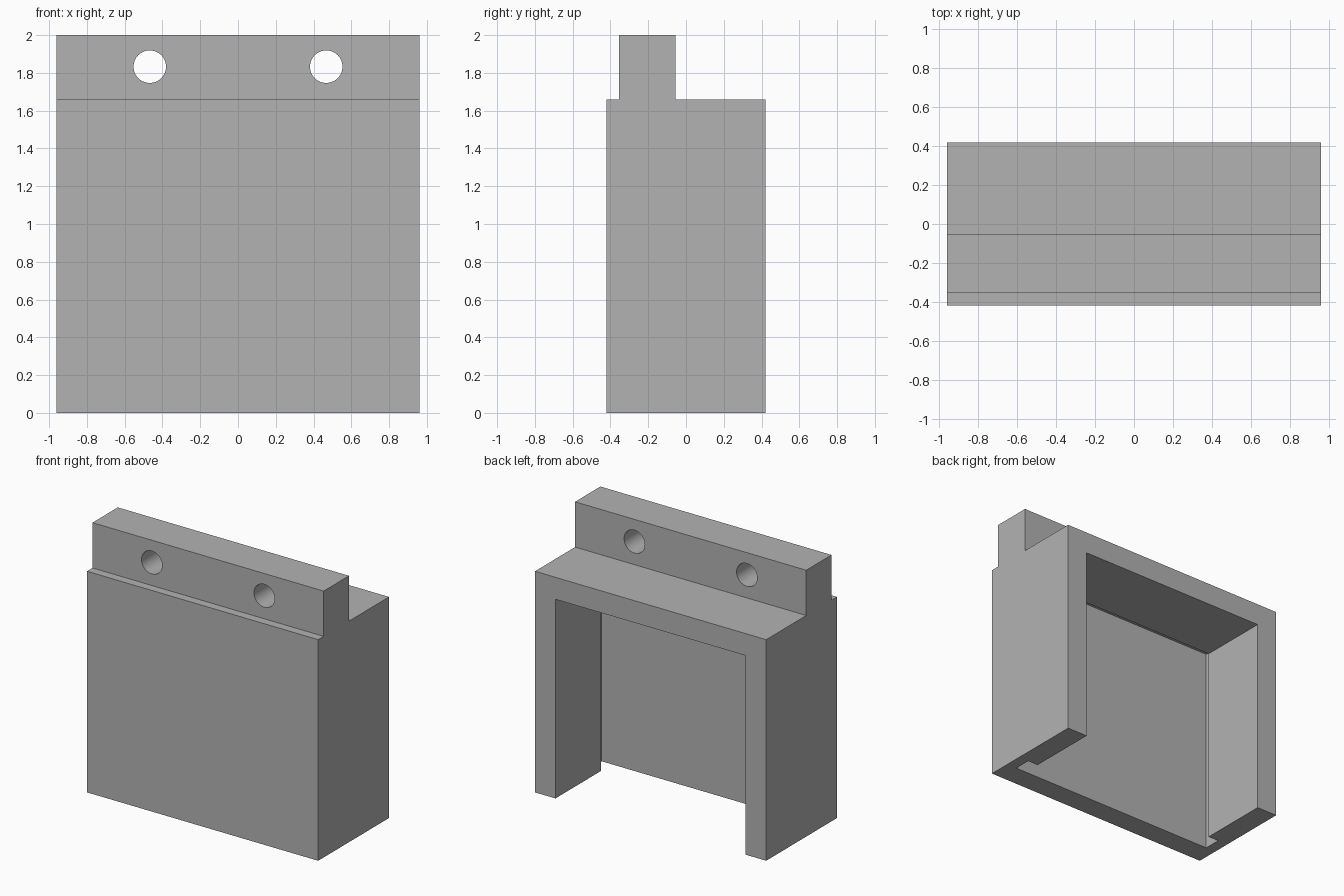
import bpy
import bmesh
from mathutils import Matrix, Vector

cube = bpy.data.objects.get("Cube")
if cube:
    bpy.data.objects.remove(cube, do_unlink=True)

HALF_WIDTH = 0.96
HALF_DEPTH = 0.42
SHOULDER = 1.66

grey = bpy.data.materials.new("plain grey")
grey.use_nodes = True
colour = (0.45, 0.45, 0.45, 1)
grey.diffuse_color = colour
grey.node_tree.nodes["Principled BSDF"].inputs["Base Color"].default_value = colour


def add_object(name, bm):
    bmesh.ops.recalc_face_normals(bm, faces=bm.faces)
    mesh = bpy.data.meshes.new(name)
    bm.to_mesh(mesh)
    bm.free()
    mesh.materials.append(grey)
    obj = bpy.data.objects.new(name, mesh)
    bpy.context.collection.objects.link(obj)
    return obj


def box(name, low, high):
    low, high = Vector(low), Vector(high)
    bm = bmesh.new()
    bmesh.ops.create_cube(bm, size=1)
    bmesh.ops.scale(bm, vec=high - low, verts=bm.verts)
    bmesh.ops.translate(bm, vec=(low + high) / 2, verts=bm.verts)
    return add_object(name, bm)


def cylinder_along_y(name, x, y, z, radius, length):
    bm = bmesh.new()
    turn = Matrix.Translation((x, y, z)) @ Matrix.Rotation(1.570796, 4, "X")
    bmesh.ops.create_cone(bm, cap_ends=True, segments=48, radius1=radius,
                          radius2=radius, depth=length, matrix=turn)
    return add_object(name, bm)


# Housing with mounting rail: stepped side profile swept across the width
profile = [(-HALF_DEPTH, 0), (HALF_DEPTH, 0), (HALF_DEPTH, SHOULDER),
           (-0.055, SHOULDER), (-0.055, 2), (-0.355, 2),
           (-0.355, SHOULDER), (-HALF_DEPTH, SHOULDER)]
bm = bmesh.new()
side = bm.faces.new([bm.verts.new((-HALF_WIDTH, y, z)) for y, z in profile])
swept = bmesh.ops.extrude_face_region(bm, geom=[side])["geom"]
bmesh.ops.translate(bm, vec=(2 * HALF_WIDTH, 0, 0),
                    verts=[v for v in swept if isinstance(v, bmesh.types.BMVert)])
housing = add_object("housing", bm)

# Cavity open at the back and bottom, panel groove behind the front wall
cutters = [
    box("cavity_cutter", (-0.79, -0.25, -0.2), (0.79, 0.6, 1.495)),
    box("groove_cutter", (-0.877, -0.25, -0.3), (0.877, -0.12, 1.58)),
]
# Screw holes through the rail
for label, sign in (("left", 1), ("right", -1)):
    cutters.append(cylinder_along_y(label + "_hole_cutter", sign * 0.467,
                                    -0.2, 1.833, 0.086, 0.6))

for cutter in cutters:
    cutter.hide_render = True
    cut = housing.modifiers.new(cutter.name, "BOOLEAN")
    cut.operation = "DIFFERENCE"
    cut.solver = "EXACT"
    cut.object = cutter

# Bake the cuts and drop the cutters
bpy.context.view_layer.update()
evaluated = housing.evaluated_get(bpy.context.evaluated_depsgraph_get())
baked = bpy.data.meshes.new_from_object(evaluated)
housing.modifiers.clear()
housing.data = baked
for cutter in cutters:
    bpy.data.objects.remove(cutter, do_unlink=True)

# Smooth hole walls, crisp edges elsewhere
bpy.ops.object.select_all(action="DESELECT")
housing.select_set(True)
bpy.context.view_layer.objects.active = housing
bpy.ops.object.shade_smooth_by_angle(angle=0.52)
